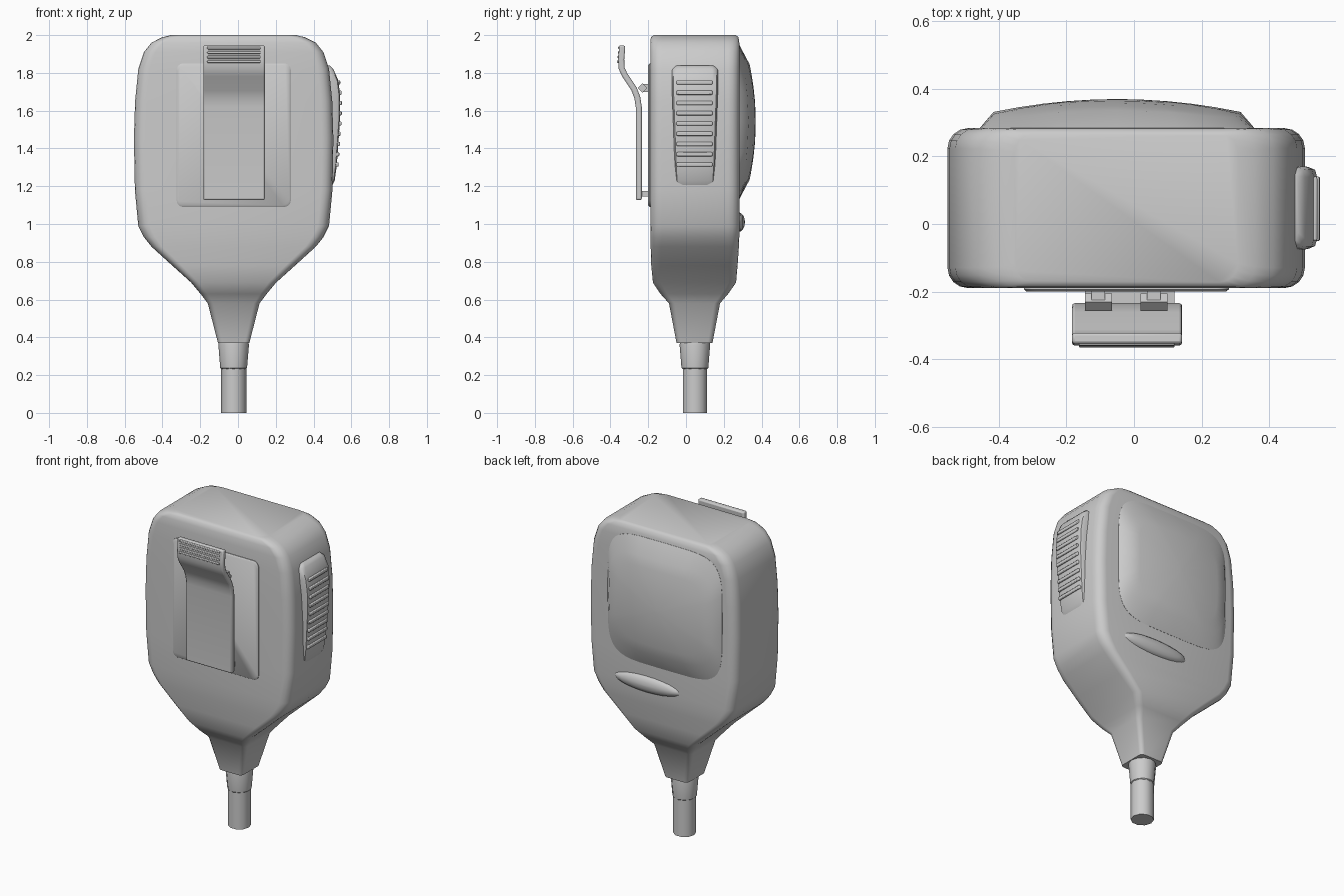
import bpy, bmesh, math
from mathutils import Vector

if "Cube" in bpy.data.objects:
    bpy.data.objects.remove(bpy.data.objects["Cube"])

CX, CY = -0.023, 0.047   # axis of the body and cable


def make(name, verts, faces, bevel=0):
    me = bpy.data.meshes.new(name)
    bm = bmesh.new()
    vs = [bm.verts.new(v) for v in verts]
    for f in faces:
        bm.faces.new([vs[i] for i in f])
    bmesh.ops.recalc_face_normals(bm, faces=bm.faces)
    bm.to_mesh(me)
    bm.free()
    ob = bpy.data.objects.new(name, me)
    bpy.context.collection.objects.link(ob)
    if bevel:
        m = ob.modifiers.new("bevel", 'BEVEL')
        m.width, m.segments, m.limit_method = bevel, 2, 'ANGLE'
    return ob


def loft(name, rings, bevel=0):
    n = len(rings[0])
    verts = [v for r in rings for v in r]
    faces = [(k*n + i, k*n + (i+1) % n, (k+1)*n + (i+1) % n, (k+1)*n + i)
             for k in range(len(rings)-1) for i in range(n)]
    faces += [tuple(range(n)), tuple(range((len(rings)-1)*n, len(rings)*n))]
    return make(name, verts, faces, bevel)


def round_rect(a0, a1, b0, b1, r, seg=4):
    pts = []
    for k, (a, b) in enumerate(((a1-r, b1-r), (a0+r, b1-r), (a0+r, b0+r), (a1-r, b0+r))):
        for i in range(seg+1):
            t = math.pi/2 * (k + i/seg)
            pts.append((a + r*math.cos(t), b + r*math.sin(t)))
    return pts


def box(name, x0, x1, y0, y1, z0, z1, bevel=0):
    return loft(name, [[(x0, y0, z), (x1, y0, z), (x1, y1, z), (x0, y1, z)] for z in (z0, z1)], bevel)


def extrude_x(name, profile, x0, x1, bevel=0):
    return loft(name, [[(x, y, z) for y, z in profile] for x in (x0, x1)], bevel)


# Body: rounded horizontal sections (z, half width, front y, back y, corner radius)
sections = [
    (0.37, 0.083, -0.05, 0.14, 0.025), (0.58, 0.137, -0.09, 0.18, 0.03),
    (0.63, 0.175, -0.135, 0.223, 0.035), (0.69, 0.225, -0.175, 0.265, 0.04),
    (0.78, 0.325, -0.184, 0.273, 0.05), (0.88, 0.435, -0.187, 0.28, 0.055),
    (0.93, 0.475, -0.188, 0.282, 0.06), (0.99, 0.505, -0.189, 0.283, 0.06),
    (1.18, 0.523, -0.189, 0.283, 0.06), (1.45, 0.528, -0.189, 0.283, 0.06),
    (1.65, 0.522, -0.189, 0.283, 0.06), (1.82, 0.505, -0.189, 0.283, 0.06),
    (1.91, 0.475, -0.189, 0.283, 0.06), (1.96, 0.435, -0.189, 0.282, 0.06),
    (1.988, 0.38, -0.186, 0.278, 0.06), (2.0, 0.33, -0.172, 0.265, 0.055)]
loft("body", [[(x, y, z) for x, y in round_rect(CX-w, CX+w, y0, y1, r)]
              for z, w, y0, y1, r in sections])

# Cable and its strain relief collar


def tube(name, levels, n):
    return loft(name, [[(CX + r*math.cos(2*math.pi*i/n), CY + r*math.sin(2*math.pi*i/n), z)
                        for i in range(n)] for z, r in levels])


tube("cable", [(0, 0.067), (0.25, 0.067)], 10)
tube("cable_collar", [(0.232, 0.064), (0.238, 0.071), (0.36, 0.081), (0.375, 0.078)], 12)

# Bulging speaker cover on the back
DX, DZ, N = -0.05, 1.54, 48


def cover_ring(hw, hh, y=None):
    ring = []
    for i in range(N):
        t = 2*math.pi*i/N
        c, s = math.cos(t), math.sin(t)
        u = math.copysign(abs(c)**0.4, c)*hw
        v = math.copysign(abs(s)**0.4, s)*hh
        yy = 0.369 - 0.038*(u/0.365)**2 - 0.032*(v/0.305)**2 if y is None else y
        ring.append((DX+u, yy, DZ+v))
    return ring


loft("speaker_cover", [cover_ring(0.405, 0.405, 0.26), cover_ring(0.405, 0.405, 0.284)] +
     [cover_ring(0.365*k, 0.305*k) for k in (1, 0.8, 0.6, 0.4, 0.2, 0.03)])

# Lens-shaped indicator under the speaker cover
bump = []
for k in range(5):
    a = math.pi/2 * k/4 * 0.96
    bump.append([(0.077 + 0.235*math.cos(a)*math.cos(2*math.pi*i/24), 0.278 + 0.034*math.sin(a),
                  1.01 + 0.052*math.cos(a)*math.sin(2*math.pi*i/24)) for i in range(24)])
loft("indicator", bump)

# Push-to-talk pad on the right side (z, outer x, front y, back y)
pad = [(1.20, 0.497, -0.045, 0.14), (1.23, 0.512, -0.055, 0.15), (1.31, 0.523, -0.06, 0.155),
       (1.55, 0.540, -0.068, 0.163), (1.68, 0.541, -0.073, 0.168), (1.76, 0.531, -0.075, 0.17),
       (1.82, 0.505, -0.073, 0.168), (1.84, 0.485, -0.055, 0.15)]
loft("talk_button", [[(0.44, a, z), (x-0.025, a, z), (x-0.006, a+0.008, z), (x, a+0.03, z),
                      (x, b-0.03, z), (x-0.006, b-0.008, z), (x-0.025, b, z), (0.44, b, z)]
                     for z, x, a, b in pad])


def pad_x(z):
    for (z0, x0, *_), (z1, x1, *_) in zip(pad, pad[1:]):
        if z0 <= z <= z1:
            return x0 + (x1-x0)*(z-z0)/(z1-z0)


# Grip ribs on the pad
for i in range(9):
    z = 1.315 + i*0.0543
    x = pad_x(z)
    box(f"button_rib_{i+1}", x-0.02, x+0.009, -0.05, 0.14, z-0.011, z+0.011, 0.005)

# Thin mounting plate on the front
loft("mount_plate", [[(x, y, z) for x, z in round_rect(-0.325+d, 0.28-d, 1.09+d, 1.85-d, 0.035)]
                     for y, d in ((-0.17, 0), (-0.193, 0), (-0.2, 0.008))])

# Belt clip: bent strip given by its centre line in (y, z)
path = [Vector(p) for p in ((-0.25, 1.127), (-0.25, 1.62), (-0.258, 1.67), (-0.275, 1.715),
                            (-0.325, 1.79), (-0.341, 1.825), (-0.343, 1.87), (-0.337, 1.945))]
front, back = [], []
for i, p in enumerate(path):
    d = (path[min(i+1, len(path)-1)] - path[max(i-1, 0)]).normalized()
    nrm = Vector((-d.y, d.x)) * 0.016
    front.append(p + nrm)
    back.append(p - nrm)
extrude_x("belt_clip", front + back[::-1], -0.183, 0.142, 0.008)

# Ridges on the clip's thumb end
for i in range(4):
    z = 1.86 + i*0.024
    y = -0.357 + i*0.002
    box(f"clip_ridge_{i+1}", -0.163, 0.12, y-0.008, y+0.01, z-0.007, z+0.007, 0.004)

# Clip foot and hinge pins between clip and plate
box("clip_foot", -0.145, 0.12, -0.245, -0.19, 1.145, 1.175)
for side in (-1, 1):
    c = CX + side*0.082
    extrude_x(f"hinge_pin_{side+2}", [(-0.255, 1.72), (-0.23, 1.745), (-0.205, 1.72), (-0.23, 1.695)],
              c-0.04, c+0.04)
    box(f"hinge_lug_{side+2}", c-0.02, c+0.02, -0.225, -0.19, 1.70, 1.74)

# Smooth shading with sharp edges kept
for ob in bpy.context.collection.objects:
    ob.select_set(True)
    bpy.context.view_layer.objects.active = ob
bpy.ops.object.shade_smooth_by_angle(angle=math.radians(40))
